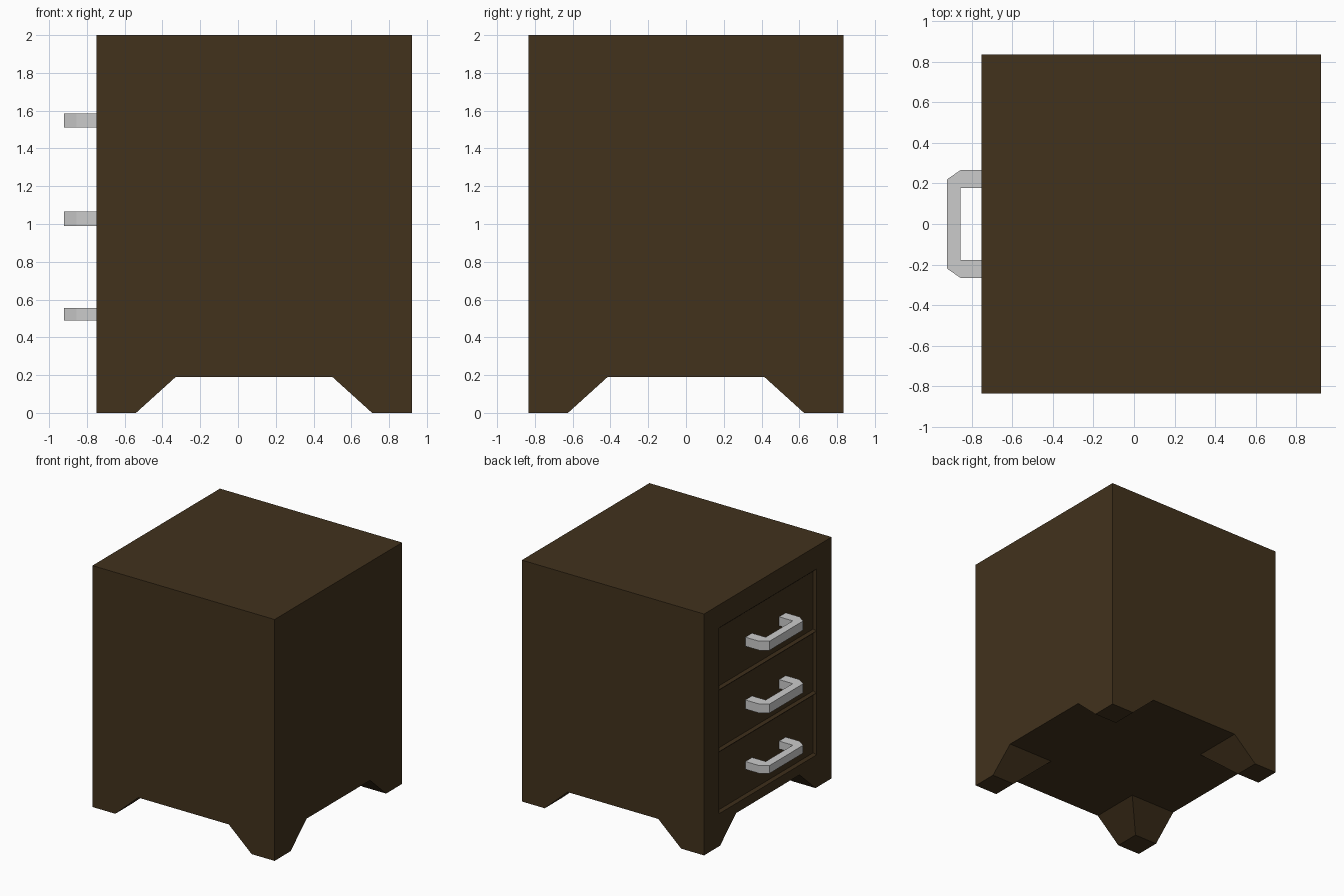
import bpy, bmesh
from mathutils import Vector

if "Cube" in bpy.data.objects:
    bpy.data.objects.remove(bpy.data.objects["Cube"])

X0, X1, Y, Z0, Z1 = -0.75, 0.92, 0.835, 0.19, 2.0

wood = bpy.data.materials.new("dark_wood")
wood.diffuse_color = (0.054, 0.032, 0.012, 1)
wood.use_nodes = True
wood.node_tree.nodes["Principled BSDF"].inputs["Base Color"].default_value = wood.diffuse_color


def add_object(name, bm, mat=None):
    bmesh.ops.recalc_face_normals(bm, faces=bm.faces[:])
    me = bpy.data.meshes.new(name)
    bm.to_mesh(me)
    bm.free()
    ob = bpy.data.objects.new(name, me)
    bpy.context.collection.objects.link(ob)
    if mat:
        me.materials.append(mat)
    return ob


def cut(bm, pick, co, no):
    """Split only the faces chosen by pick with a plane."""
    faces = [f for f in bm.faces if pick(f)]
    edges = {e for f in faces for e in f.edges}
    verts = {v for f in faces for v in f.verts}
    bmesh.ops.bisect_plane(bm, geom=faces + list(edges) + list(verts),
                           plane_co=co, plane_no=no, dist=1e-5)


def is_bottom(f):
    return all(abs(v.co.z - Z0) < 1e-4 for v in f.verts)


def is_drawer_side(f):
    return all(abs(v.co.x - X0) < 1e-4 for v in f.verts)


# Cabinet block
bm = bmesh.new()
bmesh.ops.create_cube(bm, size=1)
for v in bm.verts:
    v.co = Vector((X1 if v.co.x > 0 else X0, Y if v.co.y > 0 else -Y,
                   Z1 if v.co.z > 0 else Z0))

# Tapered feet pulled down from the bottom corners
LEG = 0.42
for x in (X0 + LEG, X1 - LEG):
    cut(bm, is_bottom, (x, 0, 0), (1, 0, 0))
for y in (Y - LEG, LEG - Y):
    cut(bm, is_bottom, (0, y, 0), (0, 1, 0))
mid = (X0 + X1) / 2
corners = [f for f in bm.faces if is_bottom(f)
           and abs(f.calc_center_median().x - mid) > 0.5
           and abs(f.calc_center_median().y) > 0.5]
for f in bmesh.ops.extrude_discrete_faces(bm, faces=corners)["faces"]:
    c = f.calc_center_median()
    cx, cy = (X1 if c.x > mid else X0), (Y if c.y > 0 else -Y)
    for v in f.verts:
        v.co = Vector((cx + (v.co.x - cx) / 2, cy + (v.co.y - cy) / 2, 0))

# Three recessed drawer fronts
DY, DZ0, DZ1 = 0.64, 0.27, 1.81
step = (DZ1 - DZ0) / 3
for y in (-DY, DY):
    cut(bm, is_drawer_side, (0, y, 0), (0, 1, 0))
for i in range(4):
    cut(bm, lambda f: is_drawer_side(f) and abs(f.calc_center_median().y) < 0.3,
        (0, 0, DZ0 + i * step), (0, 0, 1))
bm.normal_update()
drawers = [f for f in bm.faces if is_drawer_side(f)
           and abs(f.calc_center_median().y) < 0.3
           and DZ0 < f.calc_center_median().z < DZ1]
bmesh.ops.inset_individual(bm, faces=drawers, thickness=0.025, depth=-0.02)
add_object("cabinet", bm, wood)

# Drawer handles: chamfered U profile, extruded upwards
half = [(-0.73, 0.265), (-0.855, 0.265), (-0.92, 0.22)]
inner = [(-0.855, -0.177), (-0.73, -0.177)]
profile = (half + [(x, -y) for x, y in reversed(half)]
           + [(x, y) for x, y in reversed(inner)] + [(x, -y) for x, y in inner])
for name, z0, z1 in (("lower", 0.49, 0.555), ("middle", 0.99, 1.065), ("upper", 1.51, 1.585)):
    bm = bmesh.new()
    low = [bm.verts.new((x, y, z0)) for x, y in profile]
    high = [bm.verts.new((x, y, z1)) for x, y in profile]
    bm.faces.new(low)
    bm.faces.new(high)
    n = len(profile)
    for i in range(n):
        j = (i + 1) % n
        bm.faces.new((low[i], low[j], high[j], high[i]))
    add_object(name + "_drawer_handle", bm)
